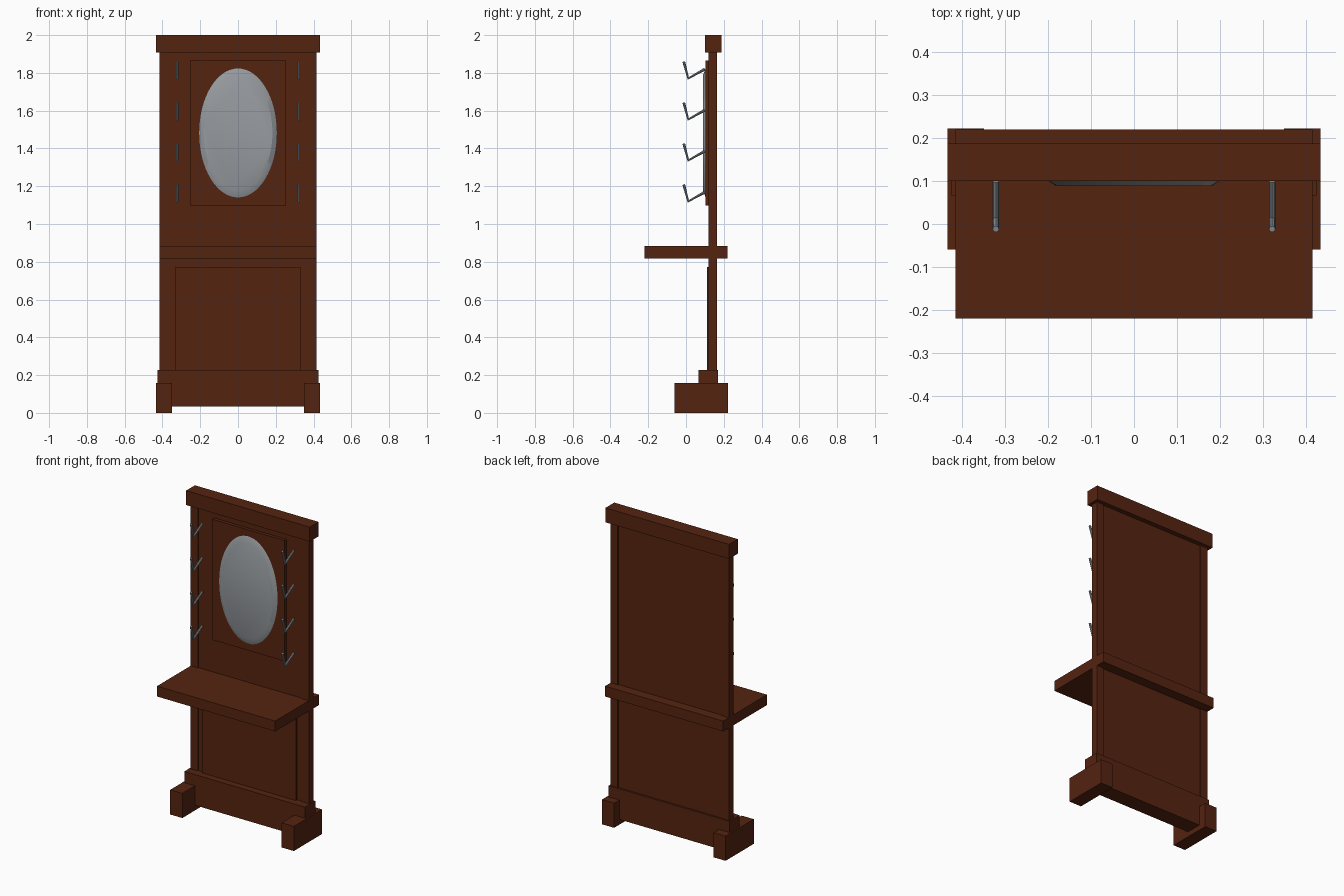
import bpy, bmesh
from mathutils import Vector, Matrix

cube = bpy.data.objects.get("Cube")
if cube:
    bpy.data.objects.remove(cube, do_unlink=True)


def material(name, colour):
    m = bpy.data.materials.new(name)
    m.use_nodes = True
    m.diffuse_color = colour
    m.node_tree.nodes["Principled BSDF"].inputs["Base Color"].default_value = colour
    return m


wood = material("dark_red_wood", (0.09, 0.017, 0.005, 1))
glass = material("mirror_glass", (0.31, 0.33, 0.35, 1))
metal = material("hook_metal", (0.27, 0.31, 0.34, 1))


def finish(name, bm, mat):
    mesh = bpy.data.meshes.new(name)
    bmesh.ops.recalc_face_normals(bm, faces=bm.faces)
    bm.to_mesh(mesh)
    bm.free()
    mesh.materials.append(mat)
    obj = bpy.data.objects.new(name, mesh)
    bpy.context.collection.objects.link(obj)
    return obj


def box(name, x, y, z, mat=wood):
    """Box from (min, max) pairs on each axis."""
    bm = bmesh.new()
    bmesh.ops.create_cube(bm, size=1)
    for v in bm.verts:
        v.co = Vector([r[0] if c < 0 else r[1] for c, r in zip(v.co, (x, y, z))])
    return finish(name, bm, mat)


def wide(name, half, y, z):
    return box(name, (-half, half), y, z)


def smooth(obj):
    bpy.ops.object.select_all(action="DESELECT")
    obj.select_set(True)
    bpy.context.view_layer.objects.active = obj
    bpy.ops.object.shade_smooth_by_angle()


# Carcass: backboard, crown, shelf, plinth and raised panels
wide("backboard", 0.366, (0.124, 0.158), (0.2, 1.92))
wide("crown", 0.435, (0.10, 0.188), (1.908, 2.0))
wide("shelf", 0.416, (-0.22, 0.22), (0.817, 0.883))
wide("plinth", 0.425, (0.067, 0.17), (0.033, 0.228))
wide("upper_panel", 0.253, (0.104, 0.13), (1.097, 1.865))
wide("lower_panel", 0.33, (0.11, 0.13), (0.2, 0.772))

# Posts and feet on both sides
for side, s in (("left", 1), ("right", -1)):
    box(side + "_post", sorted((s * 0.366, s * 0.416)), (0.118, 0.164), (0.2, 1.92))
    box(side + "_foot", sorted((s * 0.35, s * 0.435)), (-0.06, 0.223), (0, 0.157))

# Oval mirror with a bevelled front edge
bm = bmesh.new()
bmesh.ops.create_cone(bm, cap_ends=True, segments=64, radius1=1, radius2=0.88, depth=1,
                      matrix=Matrix.Rotation(1.5708, 4, "X"))
for v in bm.verts:
    v.co = Vector((v.co.x * 0.207, 0.097 + v.co.y * 0.016, 1.482 + v.co.z * 0.344))
smooth(finish("mirror", bm, glass))


# Bent coat hooks, four down each post
def hook(name, x, z):
    curve = bpy.data.curves.new(name, "CURVE")
    curve.dimensions = "3D"
    curve.bevel_depth = 0.0075
    curve.bevel_resolution = 2
    curve.use_fill_caps = True
    path = [(0.1, 0.055), (0.012, 0.006), (-0.012, 0.095)]
    line = curve.splines.new("POLY")
    line.points.add(len(path) - 1)
    for p, (y, h) in zip(line.points, path):
        p.co = (x, y, z + h, 1)
    curve.materials.append(metal)
    obj = bpy.data.objects.new(name, curve)
    bpy.context.collection.objects.link(obj)
    bpy.context.view_layer.update()
    bpy.ops.object.select_all(action="DESELECT")
    obj.select_set(True)
    bpy.context.view_layer.objects.active = obj
    bpy.ops.object.convert(target="MESH")
    smooth(bpy.context.view_layer.objects.active)


for side, s in (("left", 1), ("right", -1)):
    for i in range(4):
        hook(f"{side}_hook_{i + 1}", s * 0.322, 1.765 - i * 0.217)
